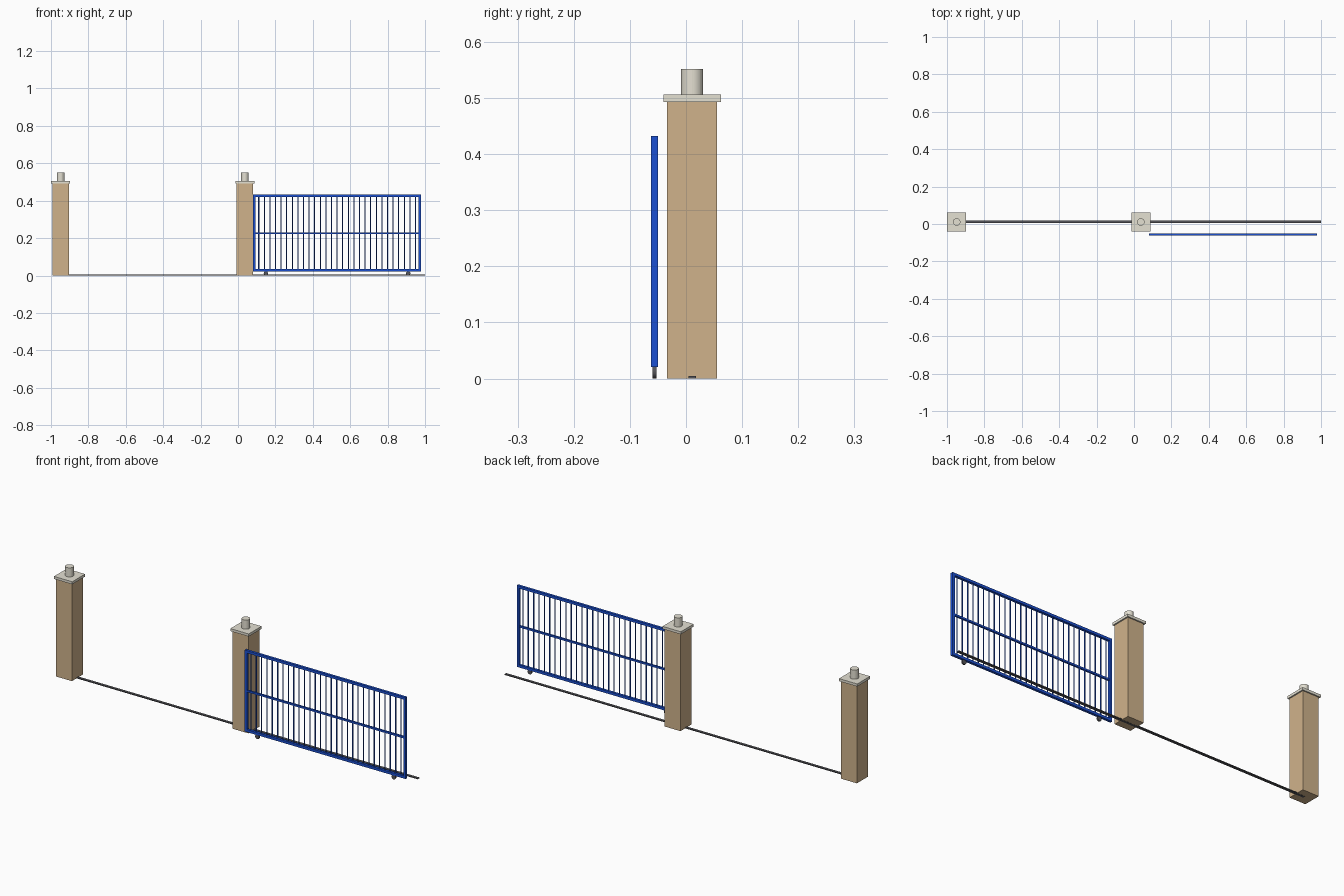
import bpy
import math

cube = bpy.data.objects.get("Cube")
if cube:
    bpy.data.objects.remove(cube, do_unlink=True)


def material(name, rgb):
    m = bpy.data.materials.new(name)
    m.use_nodes = True
    m.diffuse_color = (*rgb, 1)
    m.node_tree.nodes["Principled BSDF"].inputs["Base Color"].default_value = (*rgb, 1)
    return m


TAN = material("tan stone", (0.63, 0.45, 0.26))
GREY = material("pale concrete", (0.78, 0.75, 0.65))
BLUE = material("blue paint", (0.011, 0.08, 0.65))
DARK = material("dark steel", (0.09, 0.09, 0.1))


def box(name, x, y, z, mat):
    """Box spanning the given (low, high) ranges."""
    spans = (x, y, z)
    bpy.ops.mesh.primitive_cube_add(size=1, location=[(a + b) / 2 for a, b in spans])
    ob = bpy.context.object
    ob.name = name
    ob.scale = [b - a for a, b in spans]
    bpy.ops.object.transform_apply(location=False, rotation=False, scale=True)
    ob.data.materials.append(mat)


def cylinder(name, centre, radius, depth, mat, rotation=(0, 0, 0), sides=32):
    bpy.ops.mesh.primitive_cylinder_add(vertices=sides, radius=radius, depth=depth,
                                        location=centre, rotation=rotation)
    ob = bpy.context.object
    ob.name = name
    ob.data.materials.append(mat)


def around(c, half):
    return (c - half, c + half)


# Pillars with a slab cap and a round post on top
PY = 0.011
for side, px in (("right", -0.948), ("middle", 0.0365)):
    box(side + "_pillar", around(px, 0.0445), around(PY, 0.0445), (0.0005, 0.493), TAN)
    box(side + "_pillar_cap", around(px, 0.051), around(PY, 0.051), (0.493, 0.506), GREY)
    cylinder(side + "_cap_post", (px, PY, 0.529), 0.0197, 0.046, GREY)

# Ground track
box("ground_track", (-0.948, 1.0), around(PY, 0.0067), (0, 0.0045), DARK)

# Gate frame
X0, X1, Z0, Z1 = 0.081, 0.979, 0.021, 0.432
GY, T = -0.0559, 0.0127
depth = around(GY, T / 2)
box("gate_bottom_rail", (X0, X1), depth, (Z0, Z0 + T), BLUE)
box("gate_top_rail", (X0, X1), depth, (Z1 - T, Z1), BLUE)
box("gate_right_stile", (X0, X0 + T), depth, (Z0 + T, Z1 - T), BLUE)
box("gate_left_stile", (X1 - T, X1), depth, (Z0 + T, Z1 - T), BLUE)
box("gate_middle_rail", (X0 + T, X1 - T), around(GY, 0.0045), around(0.2265, 0.0045), BLUE)

# Upright bars, evenly spaced between the stiles
BARS = 29
for i in range(BARS):
    x = X0 + (X1 - X0) * (i + 1) / (BARS + 1)
    cylinder(f"gate_bar_{i + 1}", (x, GY, (Z0 + Z1) / 2), 0.0027, Z1 - Z0 - T, BLUE, sides=8)

# Wheels under the gate
for side, x in (("right", 0.149), ("left", 0.91)):
    cylinder(side + "_gate_wheel", (x, GY - 0.0005, 0.0115), 0.0115, 0.007, DARK,
             rotation=(math.pi / 2, 0, 0))
